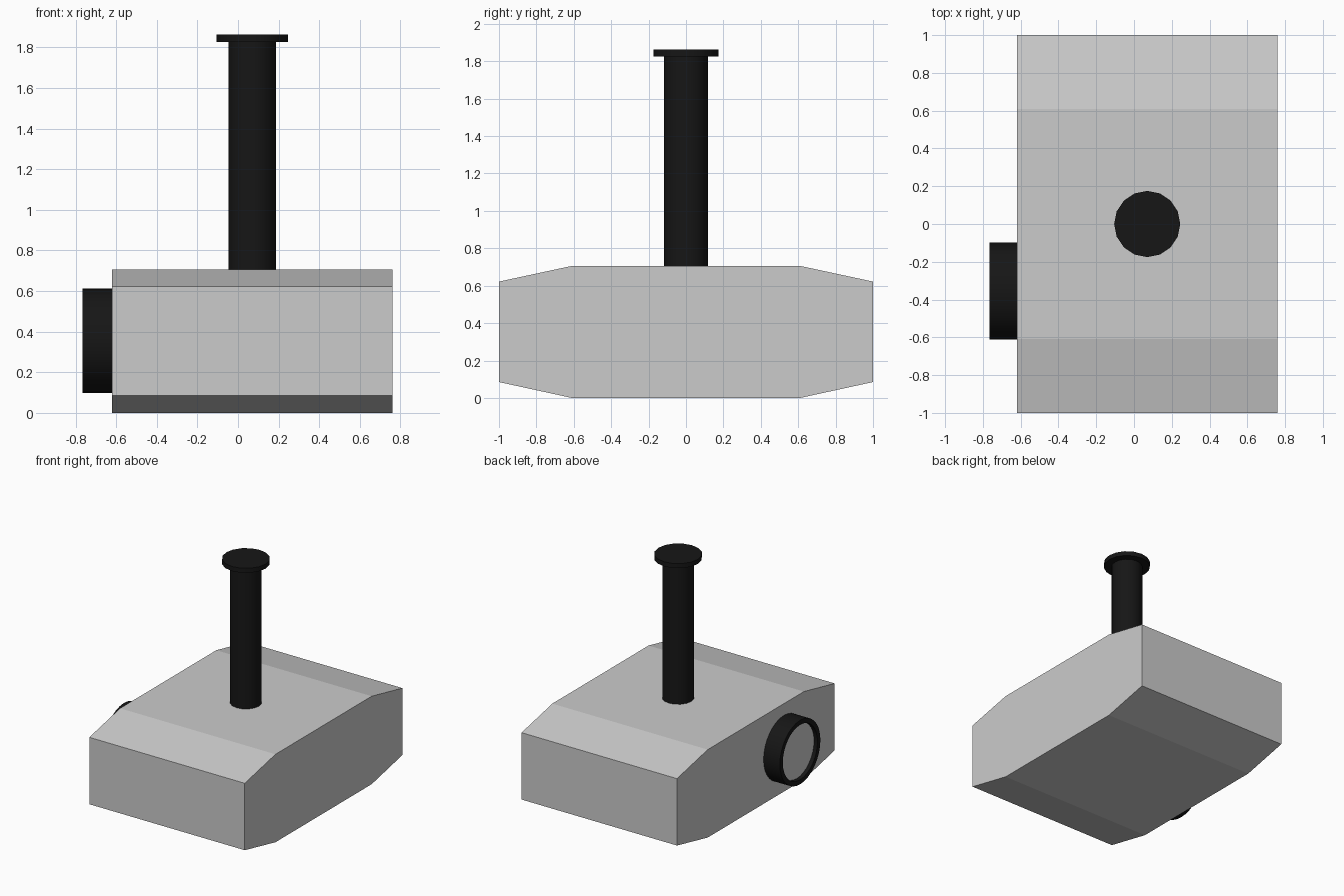
import bpy, bmesh, math
from mathutils import Matrix

if "Cube" in bpy.data.objects:
    bpy.data.objects.remove(bpy.data.objects["Cube"])

black = bpy.data.materials.new("black")
black.diffuse_color = (0.008, 0.008, 0.008, 1)
black.use_nodes = True
black.node_tree.nodes["Principled BSDF"].inputs["Base Color"].default_value = black.diffuse_color


def finish(bm, name, material=None, smooth=False):
    bmesh.ops.remove_doubles(bm, verts=bm.verts, dist=1e-5)
    bmesh.ops.recalc_face_normals(bm, faces=bm.faces)
    mesh = bpy.data.meshes.new(name)
    bm.to_mesh(mesh)
    bm.free()
    obj = bpy.data.objects.new(name, mesh)
    bpy.context.collection.objects.link(obj)
    if material:
        mesh.materials.append(material)
    if smooth:
        bpy.ops.object.select_all(action='DESELECT')
        obj.select_set(True)
        bpy.context.view_layer.objects.active = obj
        bpy.ops.object.shade_smooth_by_angle(angle=math.radians(40))
    return obj


def lathe(name, profile, sides, matrix, material=None):
    """Spin (radius, height) points around z, then place with matrix."""
    bm = bmesh.new()
    verts = [bm.verts.new((r, 0, h)) for r, h in profile]
    edges = [bm.edges.new(pair) for pair in zip(verts, verts[1:])]
    bmesh.ops.spin(bm, geom=verts + edges, cent=(0, 0, 0), axis=(0, 0, 1),
                   angle=2 * math.pi, steps=sides)
    bm.transform(matrix)
    return finish(bm, name, material, smooth=True)


# Body: chamfered side outline extruded along x
outline = [(-1, 0.085), (-0.61, 0), (0.61, 0), (1, 0.085),
           (1, 0.622), (0.61, 0.706), (-0.61, 0.706), (-1, 0.622)]
bm = bmesh.new()
side = bm.faces.new([bm.verts.new((-0.62, y, z)) for y, z in outline])
ext = bmesh.ops.extrude_face_region(bm, geom=[side], use_keep_orig=True)
bmesh.ops.translate(bm, vec=(1.38, 0, 0),
                    verts=[g for g in ext["geom"] if isinstance(g, bmesh.types.BMVert)])
finish(bm, "body")

# Upright post with a flat cap
post_at = Matrix.Translation((0.07, 0, 0))
lathe("post", [(0, 0.69), (0.117, 0.69), (0.117, 1.825), (0, 1.825)], 16, post_at, black)
lathe("post_cap", [(0, 1.825), (0.175, 1.825), (0.175, 1.862), (0, 1.862)], 16, post_at, black)

# Side ring with a recessed disc, pointing to -x
ring_at = Matrix.Translation((-0.62, -0.355, 0.355)) @ Matrix.Rotation(-math.pi / 2, 4, 'Y')
lathe("side_ring", [(0.22, -0.01), (0.257, -0.01), (0.257, 0.145), (0.22, 0.145), (0.22, -0.01)],
      32, ring_at, black)
lathe("side_disc", [(0, -0.01), (0.219, -0.01), (0.219, 0.115), (0, 0.115)], 32, ring_at)
